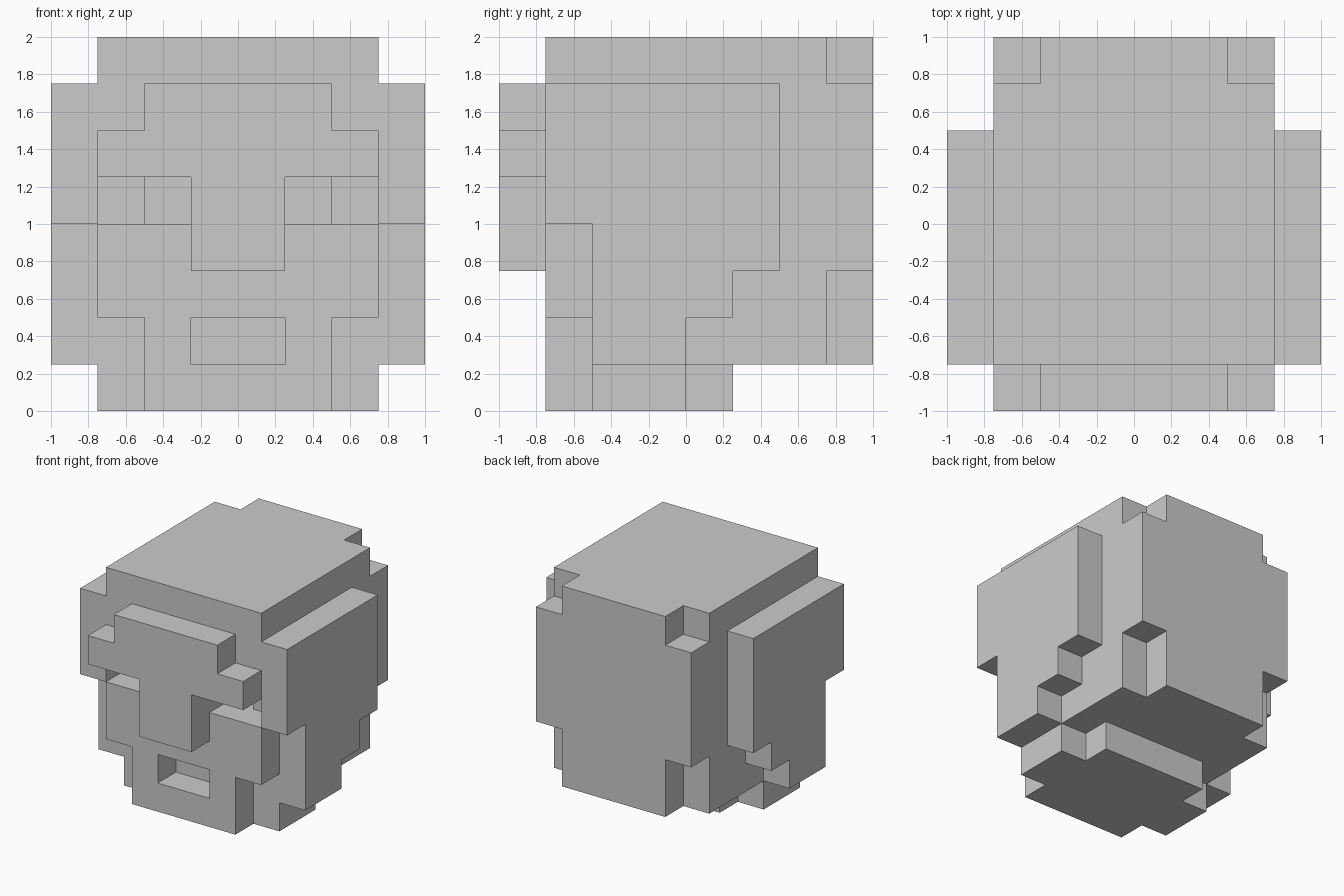
import bpy, bmesh, math
from mathutils import Vector

if "Cube" in bpy.data.objects:
    bpy.data.objects.remove(bpy.data.objects["Cube"])

CELL = 0.25  # the whole model sits on a quarter-unit grid

grey = bpy.data.materials.new("light grey")
grey.diffuse_color = (0.6, 0.6, 0.6, 1)
grey.use_nodes = True
grey.node_tree.nodes["Principled BSDF"].inputs["Base Color"].default_value = grey.diffuse_color


def cells(*boxes):
    """Grid cells filled by boxes (x0, x1, y0, y1, z0, z1)."""
    return {(x, y, z) for x0, x1, y0, y1, z0, z1 in boxes
            for x in range(x0, x1) for y in range(y0, y1) for z in range(z0, z1)}


def mirror(part):
    return {(-1 - x, y, z) for x, y, z in part}


def both(*boxes):
    part = cells(*boxes)
    return part | mirror(part)


# Head block, with mouth, two-step eye sockets and corner notches cut away
head = cells((-3, 3, -3, 4, 1, 8))
head -= cells((-1, 1, -3, -2, 1, 2))            # mouth
head -= both((2, 3, -3, -2, 4, 5),              # outer eye
             (1, 2, -3, -1, 4, 5),              # inner eye
             (2, 3, -3, -2, 1, 2),              # front lower corner
             (2, 3, 3, 4, 7, 8),                # back upper corner
             (2, 3, 3, 4, 1, 3))                # back lower corner

# Chin: cross-shaped bottom layer
chin = cells((-3, 3, -2, 0, 0, 1), (-2, 2, -3, 1, 0, 1))

# Brow and nose standing out from the face
brow_nose = cells((-2, 2, -4, -3, 6, 7), (-3, 3, -4, -3, 5, 6), (-1, 1, -4, -3, 3, 5))

# Stepped cheek guard on each side
cheek = cells((3, 4, -3, 2, 4, 7), (3, 4, -2, 2, 3, 4),
              (3, 4, -2, 1, 2, 3), (3, 4, -2, 0, 1, 2))

parts = {"head": head, "chin": chin, "brow_and_nose": brow_nose,
         "right_cheek_guard": cheek, "left_cheek_guard": mirror(cheek)}
solid = set().union(*parts.values())


def build(name, part):
    """Skin the exposed sides of the cells and merge flat areas."""
    bm = bmesh.new()
    for c in part:
        for axis in range(3):
            for s in (-1, 1):
                n = [0, 0, 0]
                n[axis] = s
                if tuple(a + b for a, b in zip(c, n)) in solid:
                    continue
                u, v = Vector(), Vector()
                u[(axis + 1) % 3] = 0.5
                v[(axis + 2) % 3] = 0.5 * s
                mid = Vector(c) + Vector((0.5, 0.5, 0.5)) + Vector(n) * 0.5
                bm.faces.new([bm.verts.new((mid + p) * CELL)
                              for p in (-u - v, u - v, u + v, -u + v)])
    bmesh.ops.remove_doubles(bm, verts=bm.verts, dist=0.001)
    bmesh.ops.dissolve_limit(bm, angle_limit=math.radians(1),
                             verts=bm.verts, edges=bm.edges)
    mesh = bpy.data.meshes.new(name)
    bm.to_mesh(mesh)
    bm.free()
    mesh.materials.append(grey)
    bpy.context.collection.objects.link(bpy.data.objects.new(name, mesh))


for name, part in parts.items():
    build(name, part)
